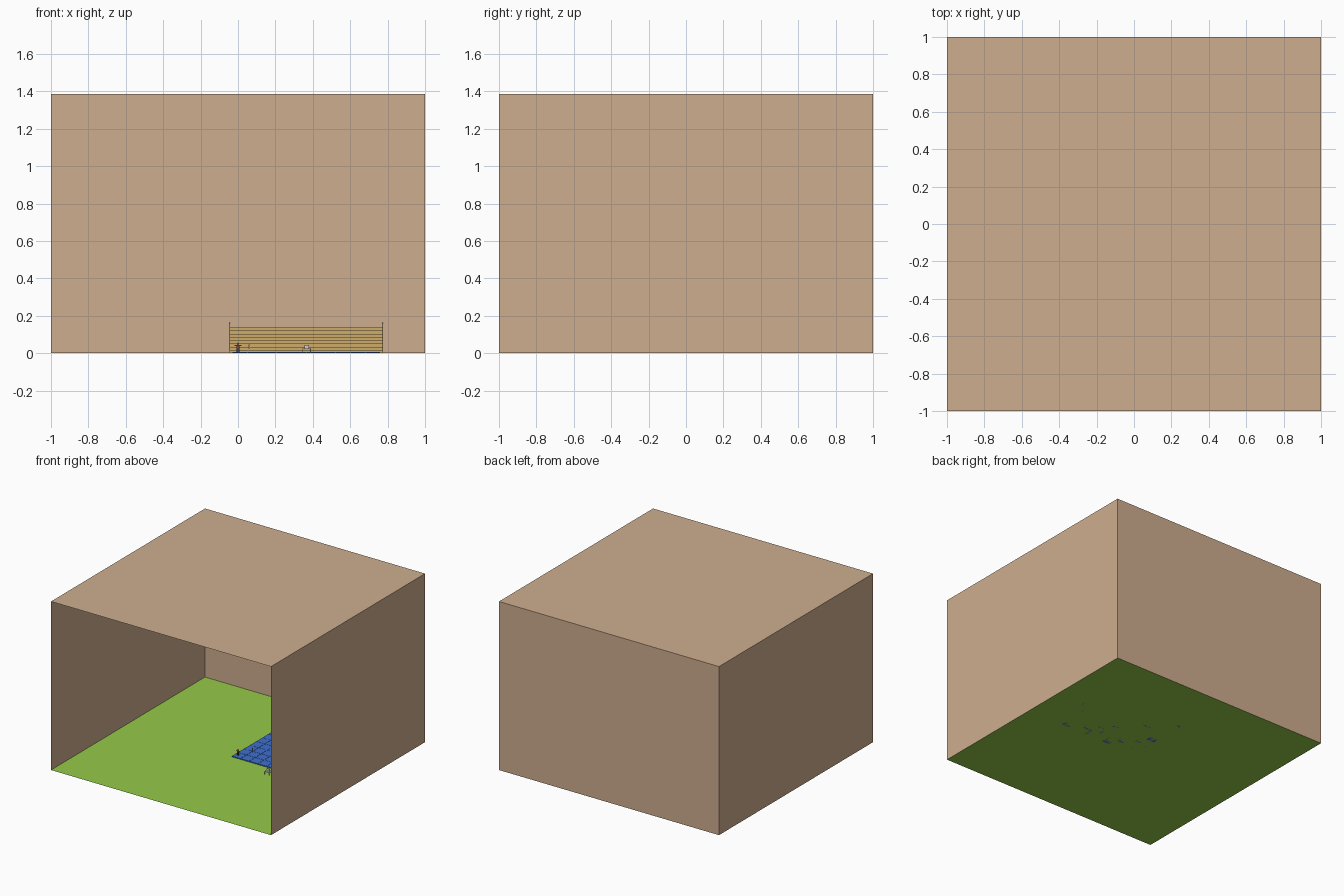
import bpy, bmesh, math
from mathutils import Matrix, Vector

if "Cube" in bpy.data.objects:
    bpy.data.objects.remove(bpy.data.objects["Cube"])


def mat(name, r, g, b):
    m = bpy.data.materials.new(name)
    lin = [(c / 255 / 12.92) if c / 255 <= 0.04045 else ((c / 255 + 0.055) / 1.055) ** 2.4 for c in (r, g, b)]
    m.diffuse_color = (*lin, 1)
    m.use_nodes = True
    m.node_tree.nodes["Principled BSDF"].inputs["Base Color"].default_value = m.diffuse_color
    return m


TAN = mat("tan wall", 206, 174, 143)
GREEN = mat("green floor", 149, 202, 73)
BLUE = mat("blue mat", 64, 112, 208)
WOOD = mat("golden wood", 206, 172, 108)
RED = mat("dark red", 150, 60, 50)
SKIN = mat("skin", 215, 165, 130)
GREY = mat("light grey", 205, 205, 205)
DARK = mat("dark metal", 70, 65, 65)


def finish(name, bm, material):
    me = bpy.data.meshes.new(name)
    bm.to_mesh(me)
    bm.free()
    ob = bpy.data.objects.new(name, me)
    me.materials.append(material)
    bpy.context.collection.objects.link(ob)
    return ob


def boxes(name, material, items):
    """Each item is (x0, x1, y0, y1, z0, z1)."""
    bm = bmesh.new()
    for x0, x1, y0, y1, z0, z1 in items:
        m = Matrix.Translation(((x0 + x1) / 2, (y0 + y1) / 2, (z0 + z1) / 2)) @ Matrix.Diagonal((x1 - x0, y1 - y0, z1 - z0, 1))
        bmesh.ops.create_cube(bm, size=1, matrix=m)
    return finish(name, bm, material)


def sheet(name, material, *corners):
    bm = bmesh.new()
    bm.faces.new([bm.verts.new(c) for c in corners])
    return finish(name, bm, material)


# Hall shell: open at the front, single sheets
H = 1.385
sheet("floor", GREEN, (-1, -1, 0), (1, -1, 0), (1, 1, 0), (-1, 1, 0))
sheet("roof", TAN, (-1, -1, H), (1, -1, H), (1, 1, H), (-1, 1, H))
sheet("back_wall", TAN, (1, 1, 0), (-1, 1, 0), (-1, 1, H), (1, 1, H))
sheet("left_wall", TAN, (-1, 1, 0), (-1, -1, 0), (-1, -1, H), (-1, 1, H))
sheet("right_wall", TAN, (1, -1, 0), (1, 1, 0), (1, 1, H), (1, -1, H))

# Blue floor mats in a grid
N, P, X0, Y0 = 10, 0.079, -0.03, -0.038
boxes("floor_mats", BLUE, [(X0 + i * P + 0.001, X0 + (i + 1) * P - 0.001, Y0 + j * P + 0.001, Y0 + (j + 1) * P - 0.001, 0, 0.007)
                           for i in range(N) for j in range(N)])

# Stepped seating at the back
ROWS, RISE, RUN, YB = 8, 0.0172, 0.025, 0.79
profile = [(YB, 0.0)]
for r in range(ROWS):
    profile += [(YB + r * RUN, (r + 1) * RISE), (YB + (r + 1) * RUN, (r + 1) * RISE)]
profile.append((YB + ROWS * RUN, 0.0))
bm = bmesh.new()
face = bm.faces.new([bm.verts.new((-0.045, y, z)) for y, z in profile])
ext = bmesh.ops.extrude_face_region(bm, geom=[face])
bmesh.ops.translate(bm, vec=(0.82, 0, 0), verts=[v for v in ext["geom"] if isinstance(v, bmesh.types.BMVert)])
bmesh.ops.recalc_face_normals(bm, faces=bm.faces)
finish("stepped_seating", bm, WOOD)

# Posts and sloping hand rails at both ends of the seating
for side, x in (("left", -0.046), ("right", 0.772)):
    posts = [(x, x + 0.004, YB + (r + 0.4) * RUN, YB + (r + 0.4) * RUN + 0.004, (r + 1) * RISE, (r + 1) * RISE + 0.026)
             for r in range(0, ROWS, 1)]
    boxes(side + "_rail_posts", DARK, posts)
    bm = bmesh.new()
    a = Vector((x + 0.002, posts[0][2] + 0.002, posts[0][5]))
    b = Vector((x + 0.002, posts[-1][2] + 0.002, posts[-1][5]))
    bmesh.ops.create_cube(bm, size=1, matrix=Matrix.Translation((a + b) / 2)
                          @ (b - a).to_track_quat('Y', 'Z').to_matrix().to_4x4()
                          @ Matrix.Diagonal((0.004, (b - a).length, 0.003, 1)))
    finish(side + "_hand_rail", bm, DARK)

# Small figure standing at the mat corner
boxes("figure_legs", DARK, [(s * 0.004 - 0.003, s * 0.004 + 0.003, -0.003, 0.003, 0.007, 0.027) for s in (-1, 1)])
boxes("figure_body", RED, [(-0.007, 0.007, -0.004, 0.004, 0.027, 0.045)])
boxes("figure_arms", SKIN, [(-0.018, -0.007, -0.002, 0.002, 0.039, 0.043), (0.007, 0.018, -0.002, 0.002, 0.039, 0.043)])
bm = bmesh.new()
bmesh.ops.create_icosphere(bm, subdivisions=2, radius=0.006, matrix=Matrix.Translation((0, 0, 0.051)))
finish("figure_head", bm, SKIN)

# Small marker on a thin pole beside the figure
boxes("marker", GREY, [(0.055, 0.063, 0.1, 0.104, 0.026, 0.046), (0.058, 0.060, 0.101, 0.103, 0.007, 0.026)])

# Chair in front of the mats
cx, cy = 0.367, -0.13
boxes("chair", GREY,
      [(cx + sx * 0.021 - 0.002, cx + sx * 0.021 + 0.002, cy + sy * 0.018 - 0.002, cy + sy * 0.018 + 0.002, 0, 0.022)
       for sx in (-1, 1) for sy in (-1, 1)]
      + [(cx - 0.023, cx + 0.023, cy - 0.02, cy + 0.02, 0.022, 0.026),
         (cx - 0.012, cx + 0.012, cy - 0.004, cy + 0.004, 0.026, 0.045)])
